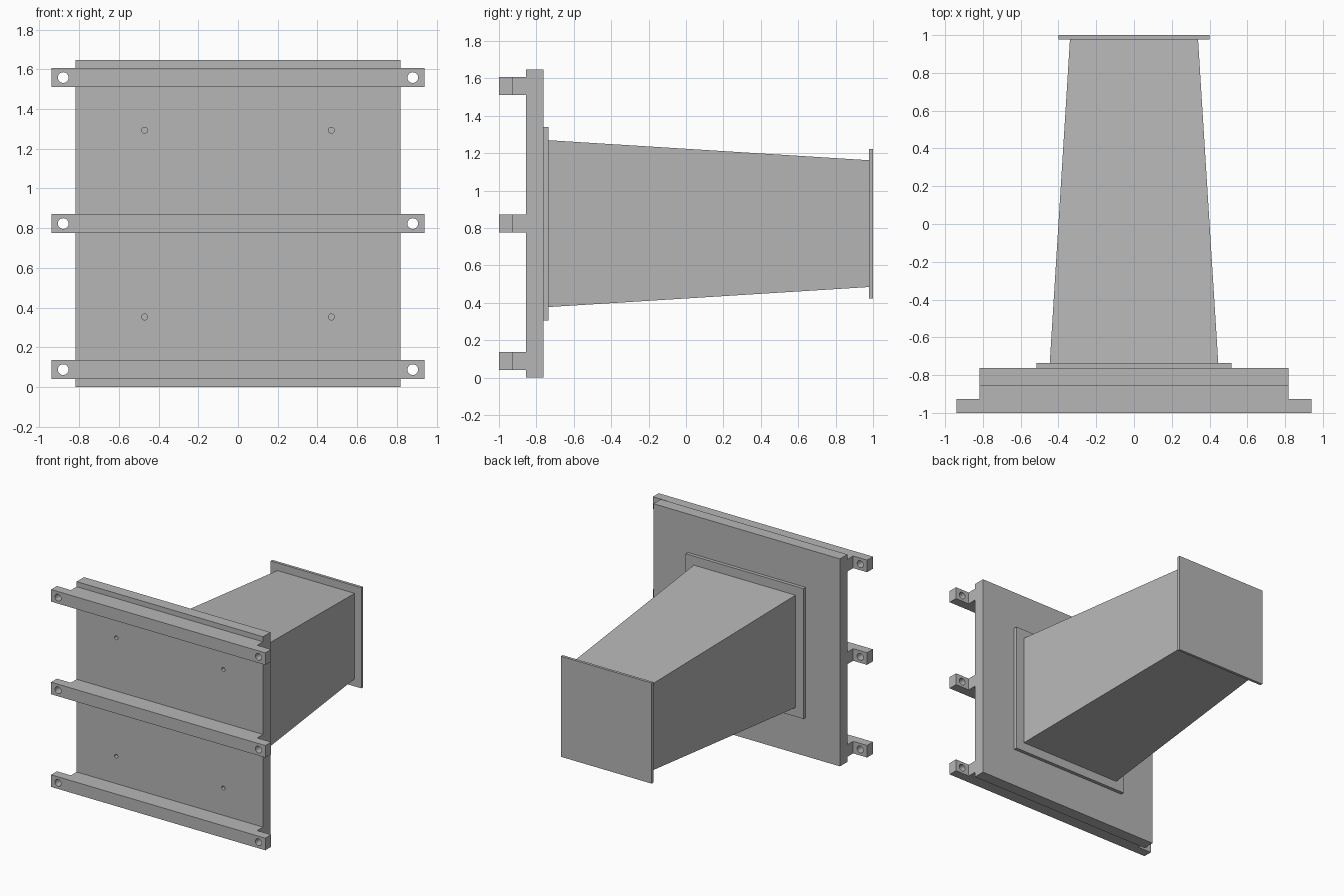
import bpy
import bmesh
from math import pi
from mathutils import Vector

if "Cube" in bpy.data.objects:
    bpy.data.objects.remove(bpy.data.objects["Cube"], do_unlink=True)

GREY = (0.47, 0.47, 0.47, 1)
steel = bpy.data.materials.new("grey steel")
steel.use_nodes = True
steel.diffuse_color = GREY
steel.node_tree.nodes["Principled BSDF"].inputs["Base Color"].default_value = GREY

MID = 0.823          # height of the model's centre line
RAIL_H = 0.096


def loft(name, start, end):
    """Closed prism between two matching outlines."""
    bm = bmesh.new()
    a = [bm.verts.new(p) for p in start]
    b = [bm.verts.new(p) for p in end]
    bm.faces.new(a)
    bm.faces.new(b)
    for i in range(len(a)):
        j = (i + 1) % len(a)
        bm.faces.new((a[i], a[j], b[j], b[i]))
    bmesh.ops.recalc_face_normals(bm, faces=bm.faces)
    mesh = bpy.data.meshes.new(name)
    bm.to_mesh(mesh)
    bm.free()
    mesh.materials.append(steel)
    obj = bpy.data.objects.new(name, mesh)
    bpy.context.collection.objects.link(obj)
    return obj


def rectangle(half_x, half_z, y):
    return [(sx * half_x, y, MID + sz * half_z)
            for sx, sz in ((-1, -1), (1, -1), (1, 1), (-1, 1))]


def panel(name, half_x, half_z, y0, y1):
    return loft(name, rectangle(half_x, half_z, y0), rectangle(half_x, half_z, y1))


def drill(obj, centres, radius, depth):
    """Cut round holes along y, then remove the cutters."""
    for c in centres:
        bpy.ops.mesh.primitive_cylinder_add(vertices=32, radius=radius, depth=depth,
                                            location=c, rotation=(pi / 2, 0, 0))
        cutter = bpy.context.object
        cutter.hide_render = True
        cutter.data.materials.append(steel)
        mod = obj.modifiers.new("hole", "BOOLEAN")
        mod.operation = "DIFFERENCE"
        mod.solver = "EXACT"
        mod.object = cutter
        bpy.context.view_layer.objects.active = obj
        bpy.ops.object.modifier_apply(modifier=mod.name)
        bpy.data.objects.remove(cutter, do_unlink=True)
    bpy.ops.object.select_all(action="DESELECT")
    obj.select_set(True)
    bpy.context.view_layer.objects.active = obj
    bpy.ops.object.shade_smooth_by_angle(angle=pi / 6)


# Main plate with four small bolt holes, closed off by the flange behind
plate = panel("main_plate", 0.818, MID, -0.855, -0.762)
drill(plate, [(x, -0.855, MID + z) for x in (-0.47, 0.47) for z in (-0.47, 0.47)],
      0.015, 0.18)

# Flange, tapered duct and end plate
panel("duct_flange", 0.517, 0.517, -0.762, -0.735)
loft("tapered_duct", rectangle(0.446, 0.446, -0.735), rectangle(0.339, 0.339, 0.978))
panel("end_plate", 0.399, 0.399, 0.978, 1.0)

# Three rails whose thinner ears reach past the plate
half = [(0.94, -1.0), (0.94, -0.927), (0.818, -0.927), (0.818, -0.855)]
outline = half + [(-x, y) for x, y in reversed(half)]
for label, offset in (("lower", -0.735), ("middle", 0), ("upper", 0.735)):
    z = MID + offset
    rail = loft(label + "_rail",
                [Vector((x, y, z - RAIL_H / 2)) for x, y in outline],
                [Vector((x, y, z + RAIL_H / 2)) for x, y in outline])
    drill(rail, [(x, -0.96, z) for x in (-0.88, 0.88)], 0.027, 0.2)
